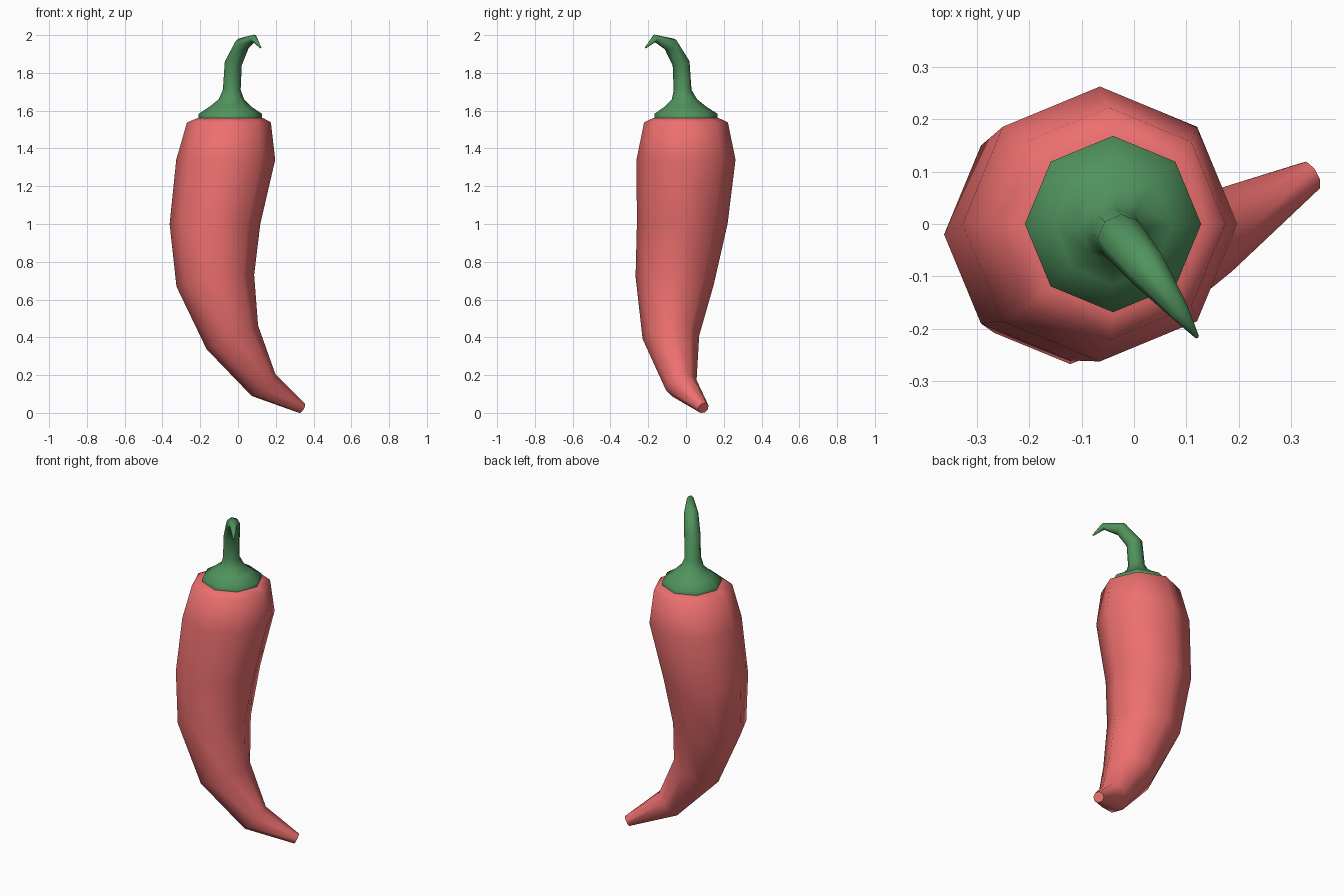
import bpy, bmesh, math
from mathutils import Vector

if "Cube" in bpy.data.objects:
    bpy.data.objects.remove(bpy.data.objects["Cube"])

SIDES = 8


def material(name, color):
    m = bpy.data.materials.new(name)
    m.diffuse_color = color
    m.use_nodes = True
    m.node_tree.nodes["Principled BSDF"].inputs["Base Color"].default_value = m.diffuse_color
    return m


def sweep(name, stations, base, flat, mat, angle):
    """Eight-sided tube through (x, y, z, radius); first `flat` rings stay level."""
    pts = [Vector(s[:3]) for s in stations]
    base = Vector(base)
    bm = bmesh.new()
    rings = []
    for i, s in enumerate(stations):
        tangent = base
        if i >= flat:
            tangent = pts[min(i + 1, len(pts) - 1)] - pts[i - 1]
        rot = base.rotation_difference(tangent)
        ring = []
        for k in range(SIDES):
            a = 2 * math.pi * k / SIDES
            offset = Vector((math.cos(a), math.sin(a), 0)) * s[3]
            ring.append(bm.verts.new(pts[i] + rot @ offset))
        rings.append(ring)
    for a, b in zip(rings, rings[1:]):
        for k in range(SIDES):
            n = (k + 1) % SIDES
            bm.faces.new((a[k], a[n], b[n], b[k]))
    bm.faces.new(rings[0])
    bm.faces.new(rings[-1])
    bmesh.ops.recalc_face_normals(bm, faces=bm.faces)
    mesh = bpy.data.meshes.new(name)
    bm.to_mesh(mesh)
    bm.free()
    ob = bpy.data.objects.new(name, mesh)
    bpy.context.collection.objects.link(ob)
    mesh.materials.append(mat)
    bpy.ops.object.select_all(action='DESELECT')
    ob.select_set(True)
    bpy.context.view_layer.objects.active = ob
    bpy.ops.object.shade_smooth_by_angle(angle=math.radians(angle))
    return ob


red = material("pepper_red", (0.85, 0.16, 0.16, 1))
green = material("stem_green", (0.08, 0.29, 0.11, 1))

# Curved, tapering fruit from shoulder to tip
sweep("pepper_body", [
    (-0.04, 0.00, 1.56, 0.175),
    (-0.048, 0.00, 1.538, 0.222),
    (-0.065, 0.00, 1.34, 0.262),
    (-0.122, -0.02, 1.00, 0.240),
    (-0.120, -0.06, 0.70, 0.208),
    (-0.030, -0.08, 0.40, 0.150),
    (0.135, -0.025, 0.147, 0.086),
    (0.336, 0.092, 0.026, 0.031),
], (0, 0, -1), 4, red, 60)

# Green cap flowing into the hooked stem
sweep("stem_and_cap", [
    (-0.04, 0.00, 1.553, 0.168),
    (-0.04, 0.00, 1.583, 0.168),
    (-0.04, -0.003, 1.62, 0.112),
    (-0.035, -0.008, 1.66, 0.067),
    (-0.033, -0.018, 1.71, 0.047),
    (-0.025, -0.026, 1.85, 0.046),
    (0.022, -0.082, 1.950, 0.040),
    (0.085, -0.165, 1.983, 0.020),
    (0.120, -0.215, 1.933, 0.004),
], (0, 0, 1), 5, green, 60)
